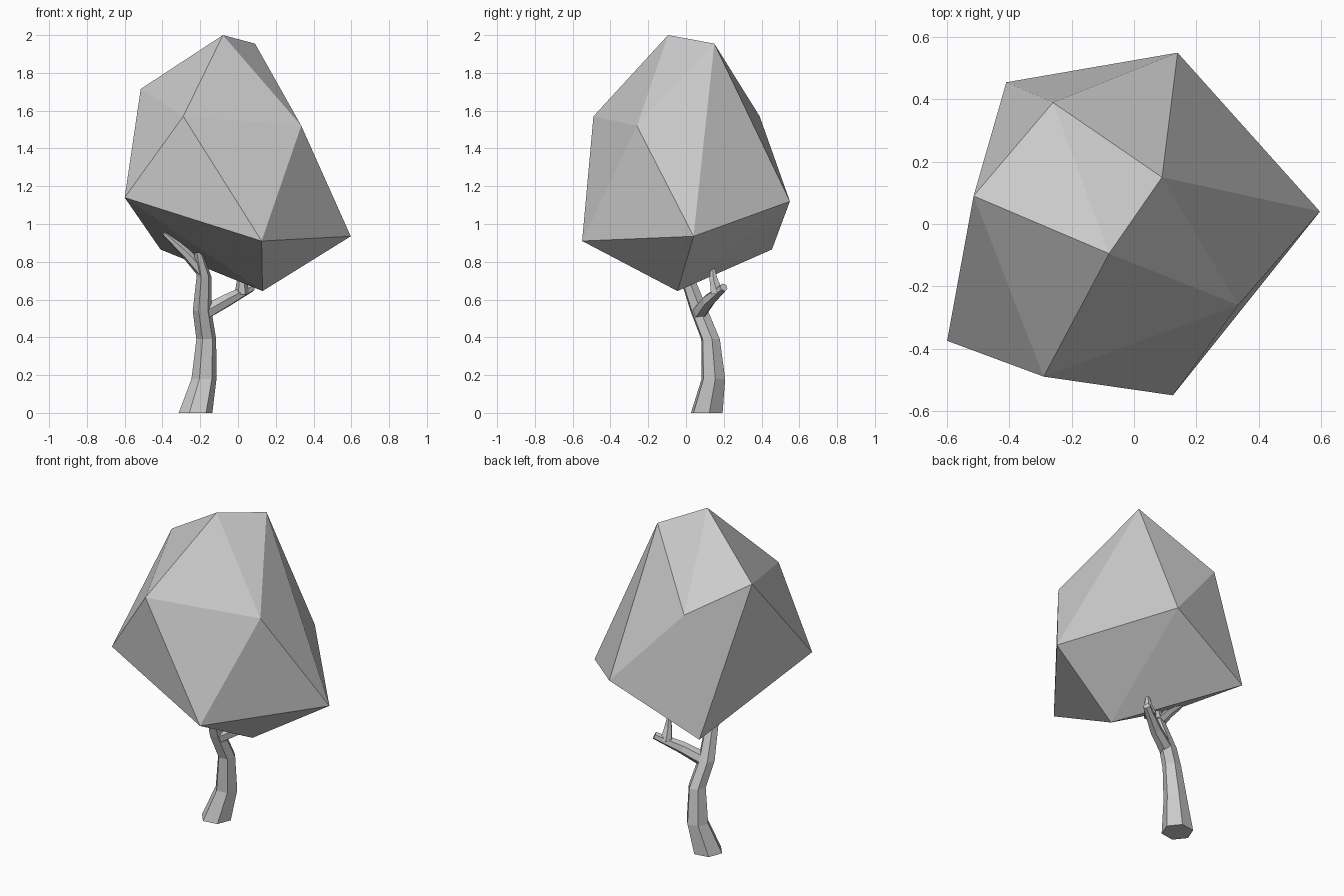
import bpy, bmesh, math
from mathutils import Vector

if "Cube" in bpy.data.objects:
    bpy.data.objects.remove(bpy.data.objects["Cube"])


def make_object(name, bm):
    bmesh.ops.recalc_face_normals(bm, faces=bm.faces)
    mesh = bpy.data.meshes.new(name)
    bm.to_mesh(mesh)
    bm.free()
    obj = bpy.data.objects.new(name, mesh)
    bpy.context.collection.objects.link(obj)
    return obj


def limb(name, path, sides=6, level=False, turn=0.0):
    """Tapered faceted tube; path holds (x, y, z, radius)."""
    bm = bmesh.new()
    pts = [Vector(p[:3]) for p in path]
    rings = []
    for i, p in enumerate(pts):
        d = (pts[min(i + 1, len(pts) - 1)] - pts[max(i - 1, 0)]).normalized()
        if level:
            d = Vector((0, 0, 1))
        u = (Vector((1, 0, 0)) - d * d.x).normalized()
        v = d.cross(u)
        ring = []
        for k in range(sides):
            a = turn + 2 * math.pi * k / sides
            ring.append(bm.verts.new(p + path[i][3] * (u * math.cos(a) + v * math.sin(a))))
        rings.append(ring)
    for a, b in zip(rings, rings[1:]):
        for k in range(sides):
            n = (k + 1) % sides
            bm.faces.new((a[k], a[n], b[n], b[k]))
    bm.faces.new(rings[0][::-1])
    bm.faces.new(rings[-1])
    return make_object(name, bm)


# Crown: distorted icosahedron from two poles and two staggered rings
top, bottom = (-0.08, -0.095, 2.0), (0.13, -0.045, 0.645)
upper = [(0.09, 0.15, 1.955), (-0.26, 0.39, 1.57), (-0.515, 0.09, 1.715),
         (-0.29, -0.49, 1.57), (0.335, -0.26, 1.52)]
lower = [(0.14, 0.55, 1.12), (-0.41, 0.455, 0.865), (-0.6, -0.375, 1.14),
         (0.125, -0.55, 0.91), (0.597, 0.04, 0.935)]
bm = bmesh.new()
t, b = bm.verts.new(top), bm.verts.new(bottom)
up = [bm.verts.new(p) for p in upper]
low = [bm.verts.new(p) for p in lower]
for i in range(5):
    n = (i + 1) % 5
    bm.faces.new((t, up[i], up[n]))
    bm.faces.new((up[i], low[i], up[n]))
    bm.faces.new((low[i], low[n], up[n]))
    bm.faces.new((b, low[n], low[i]))
make_object("crown", bm)

# Trunk: bends back, then leans forward into the crown
limb("trunk", [(-0.225, 0.11, 0, 0.09), (-0.18, 0.145, 0.18, 0.067),
               (-0.168, 0.13, 0.39, 0.053), (-0.19, 0.07, 0.54, 0.05),
               (-0.18, 0.005, 0.72, 0.04), (-0.21, -0.05, 0.85, 0.022)],
     level=True, turn=0.15)

# Branch to the back right, with an upright twig
limb("back_branch", [(-0.18, 0.07, 0.53, 0.042), (-0.06, 0.12, 0.595, 0.036),
                     (0.075, 0.2, 0.665, 0.022)])
limb("back_twig", [(0.02, 0.165, 0.635, 0.038), (0.02, 0.145, 0.71, 0.024),
                   (0.02, 0.14, 0.775, 0.01)])

# Branch to the front left
limb("front_branch", [(-0.18, 0.0, 0.74, 0.035), (-0.28, -0.035, 0.85, 0.027),
                      (-0.39, -0.07, 0.95, 0.015)])
